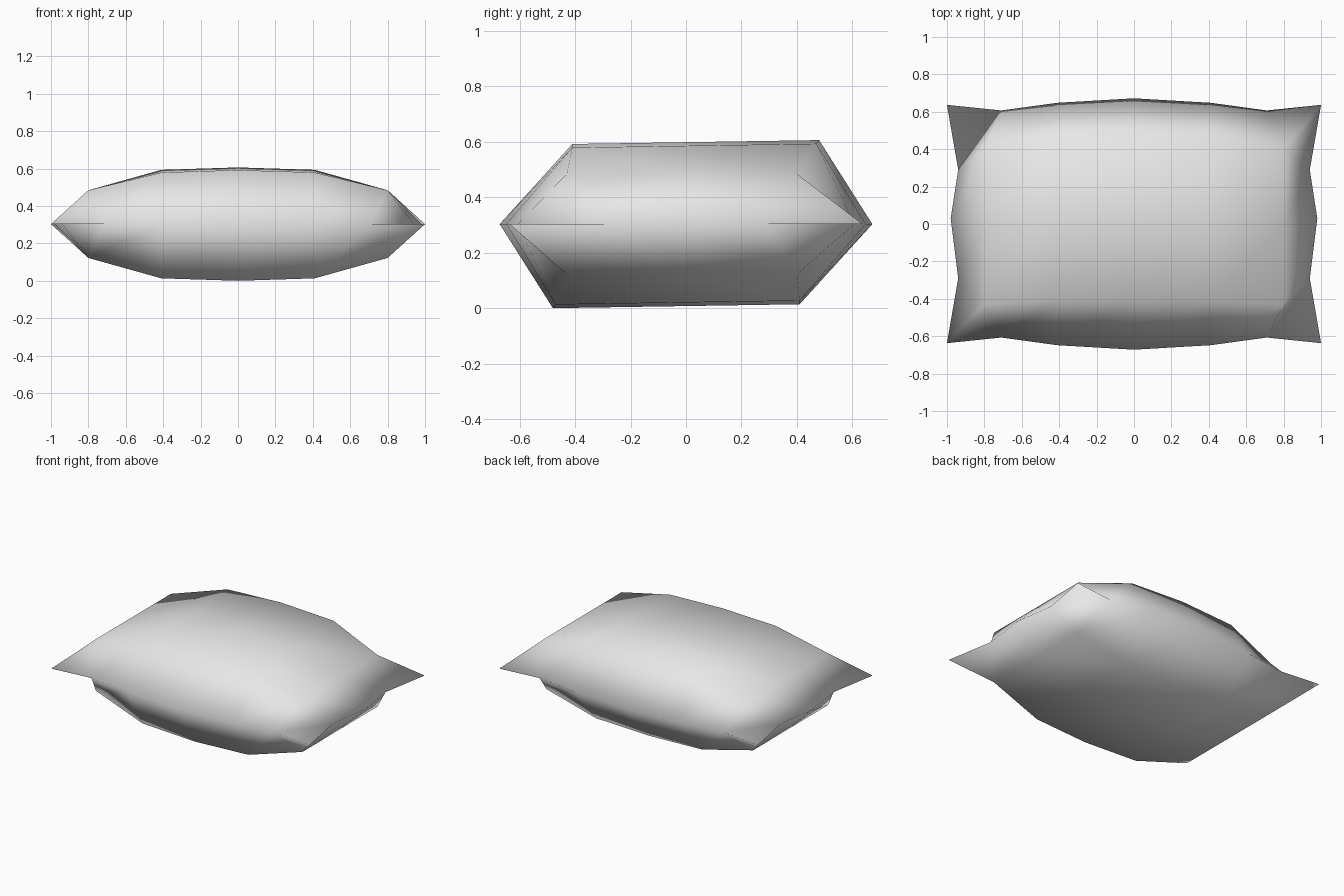
import bpy
import bmesh

cube = bpy.data.objects.get("Cube")
if cube:
    bpy.data.objects.remove(cube, do_unlink=True)

COLS, ROWS = 7, 5
SEAM_Z = 0.31

# Seam outline: edge points of the long and short sides, mirrored about the centre
long_side = [(1.0, 0.637), (0.71, 0.607), (0.41, 0.648), (0.0, 0.672)]
short_side = [(1.0, 0.637), (0.94, 0.29), (0.98, 0.03)]

# Puffed interior by distance from the centre column: x, half height, y shift, half depth
puff = [(0.0, 0.296, 0.035, 0.445), (0.41, 0.283, 0.03, 0.44), (0.80, 0.181, -0.015, 0.415)]


def seam_point(i, j):
    sx = 1 if i > COLS // 2 else -1
    sy = 1 if j > ROWS // 2 else -1
    if j in (0, ROWS - 1):
        x, y = long_side[min(i, COLS - 1 - i)]
        return sx * x, sy * y, SEAM_Z
    x, y = short_side[min(j, ROWS - 1 - j)]
    return sx * x, y if j == ROWS // 2 else sy * y, SEAM_Z


def puff_point(i, j, side):
    column = i - COLS // 2
    x, height, shift, depth = puff[abs(column)]
    row = j - ROWS // 2
    tilt = 0.007 * row if abs(column) < 2 else 0
    # The upper sheet leans back and the lower one leans forward
    y = row * depth + (shift * side if abs(column) < 2 else shift)
    return (x if column > 0 else -x), y, SEAM_Z + side * height + tilt


# Two quilted sheets sharing one seam
bm = bmesh.new()
seam = {}
for i in range(COLS):
    for j in range(ROWS):
        if i in (0, COLS - 1) or j in (0, ROWS - 1):
            seam[i, j] = bm.verts.new(seam_point(i, j))

for side in (1, -1):
    sheet = dict(seam)
    for i in range(1, COLS - 1):
        for j in range(1, ROWS - 1):
            sheet[i, j] = bm.verts.new(puff_point(i, j, side))
    for i in range(COLS - 1):
        for j in range(ROWS - 1):
            corners = [(i, j), (i + 1, j), (i + 1, j + 1), (i, j + 1)]
            bm.faces.new([sheet[c] for c in corners[::side]])

bmesh.ops.recalc_face_normals(bm, faces=bm.faces)
for face in bm.faces:
    face.smooth = True

# Rest the lowest point on the ground
lowest = min(v.co.z for v in bm.verts)
bmesh.ops.translate(bm, verts=bm.verts, vec=(0, 0, -lowest))

mesh = bpy.data.meshes.new("pillow")
bm.to_mesh(mesh)
bm.free()
pillow = bpy.data.objects.new("pillow", mesh)
bpy.context.collection.objects.link(pillow)

# Plain fabric colour
fabric = bpy.data.materials.new("light_grey_fabric")
fabric.use_nodes = True
colour = (0.8, 0.8, 0.8, 1)
fabric.diffuse_color = colour
fabric.node_tree.nodes["Principled BSDF"].inputs["Base Color"].default_value = colour
mesh.materials.append(fabric)
